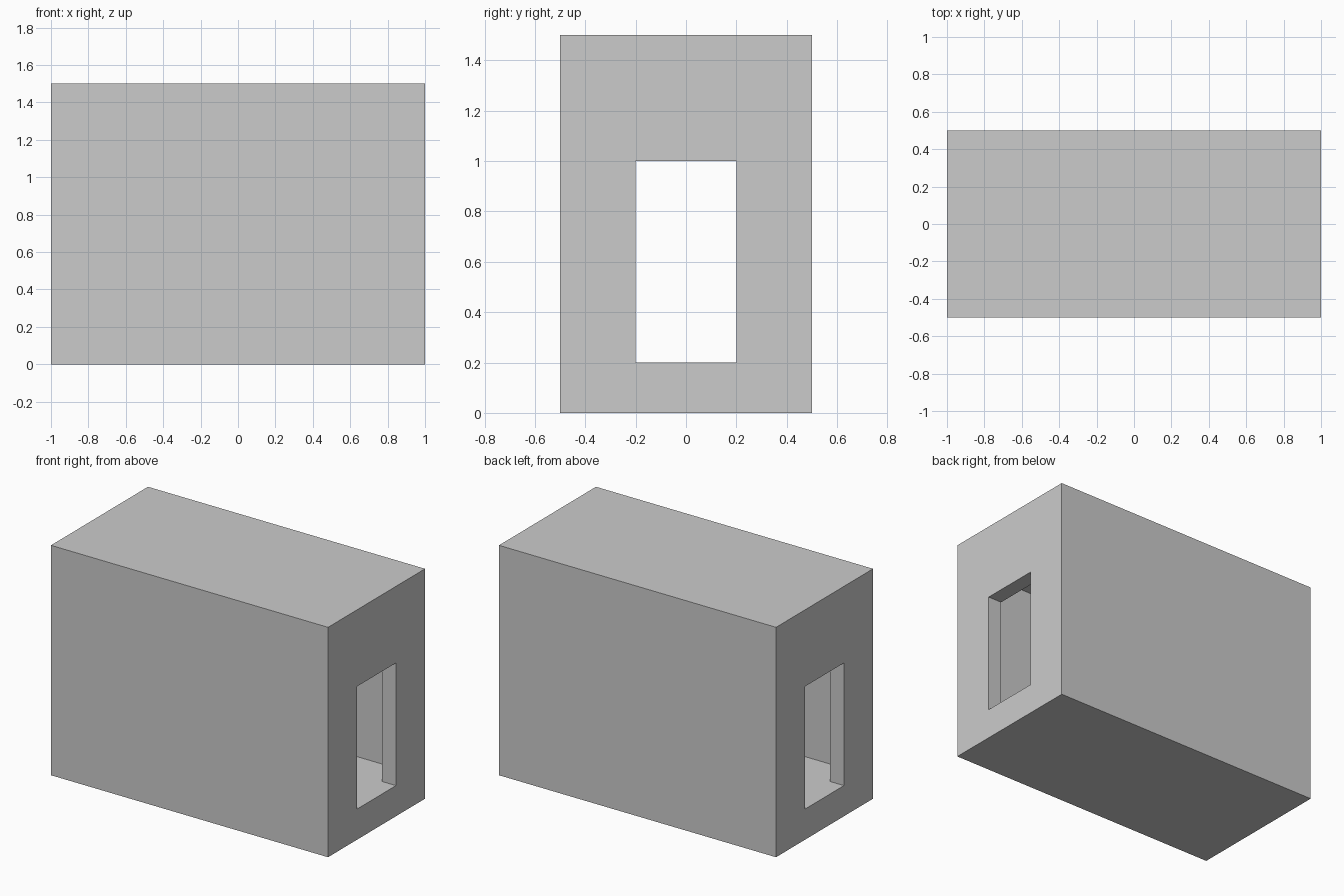
import bpy

if "Cube" in bpy.data.objects:
    bpy.data.objects.remove(bpy.data.objects["Cube"])


def box(name, size, bottom):
    """Box centred on x and y, with its underside at the given height."""
    bpy.ops.mesh.primitive_cube_add(size=1, location=(0, 0, bottom + size[2] / 2))
    obj = bpy.context.object
    obj.name = name
    obj.scale = size
    bpy.ops.object.transform_apply(location=True, rotation=False, scale=True)
    return obj


def cut(target, cutter):
    """Subtract the cutter, then discard it."""
    cutter.hide_render = True
    mod = target.modifiers.new(cutter.name, 'BOOLEAN')
    mod.operation = 'DIFFERENCE'
    mod.solver = 'EXACT'
    mod.object = cutter
    bpy.context.view_layer.objects.active = target
    bpy.ops.object.modifier_apply(modifier=mod.name)
    bpy.data.objects.remove(cutter, do_unlink=True)


# Outer block
shell = box("hollow_block", (2.0, 1.0, 1.5), 0.0)

# Inner room: thin side and end walls, thicker floor and roof
cut(shell, box("room_cutter", (1.8, 0.8, 1.1), 0.2))

# Doorways through both end walls, flush with the room floor
cut(shell, box("doorway_cutter", (2.4, 0.4, 0.8), 0.2))
